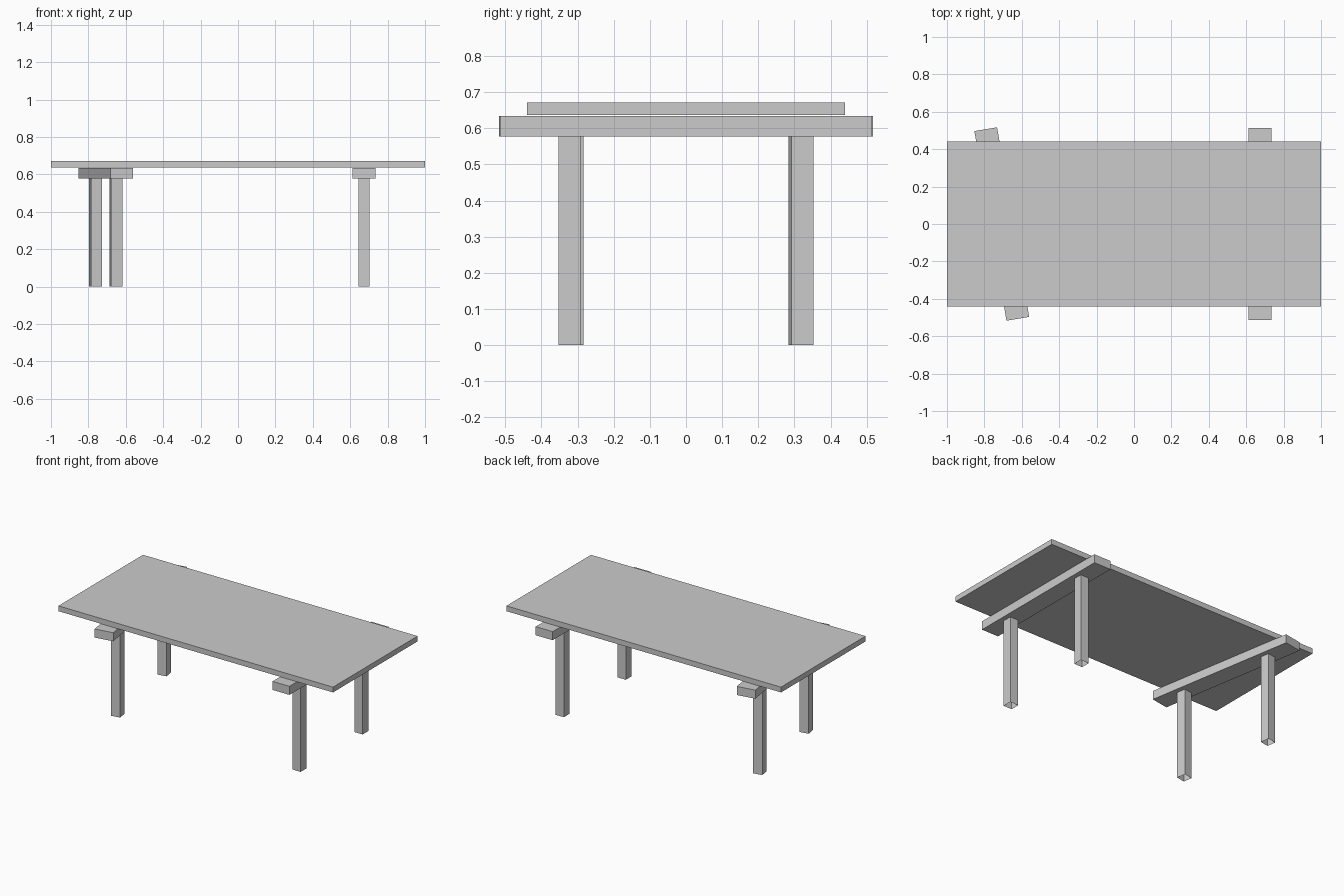
import bpy, bmesh
from math import radians
from mathutils import Matrix, Vector

if "Cube" in bpy.data.objects:
    bpy.data.objects.remove(bpy.data.objects["Cube"])


def box(name, size, z0, x=0.0, y=0.0, angle=0.0, open_ends=False):
    """Box standing on z0, offset along y in a frame turned about z at x."""
    bm = bmesh.new()
    bmesh.ops.create_cube(bm, size=1.0)
    if open_ends:
        caps = [f for f in bm.faces if abs(f.normal.z) > 0.5]
        bmesh.ops.delete(bm, geom=caps, context='FACES_ONLY')
    bmesh.ops.scale(bm, vec=size, verts=bm.verts)
    mesh = bpy.data.meshes.new(name)
    bm.to_mesh(mesh)
    bm.free()
    obj = bpy.data.objects.new(name, mesh)
    turn = Matrix.Rotation(angle, 4, 'Z')
    obj.location = Vector((x, 0, z0 + size[2] / 2)) + turn @ Vector((0, y, 0))
    obj.rotation_euler.z = angle
    bpy.context.collection.objects.link(obj)
    return obj


# Table top
box("table_top", (2.0, 0.88, 0.035), 0.636)

# Two trestles: a cross beam on two hollow square legs, the left one skewed
for side, x, angle in (("right", 0.673, 0.0), ("left", -0.707, radians(9.6))):
    box(f"{side}_beam", (0.123, 1.028, 0.0565), 0.577, x, 0, angle)
    for end, y in (("front", -0.3225), ("back", 0.3225)):
        box(f"{side}_{end}_leg", (0.06, 0.06, 0.577), 0, x, y, angle, open_ends=True)
